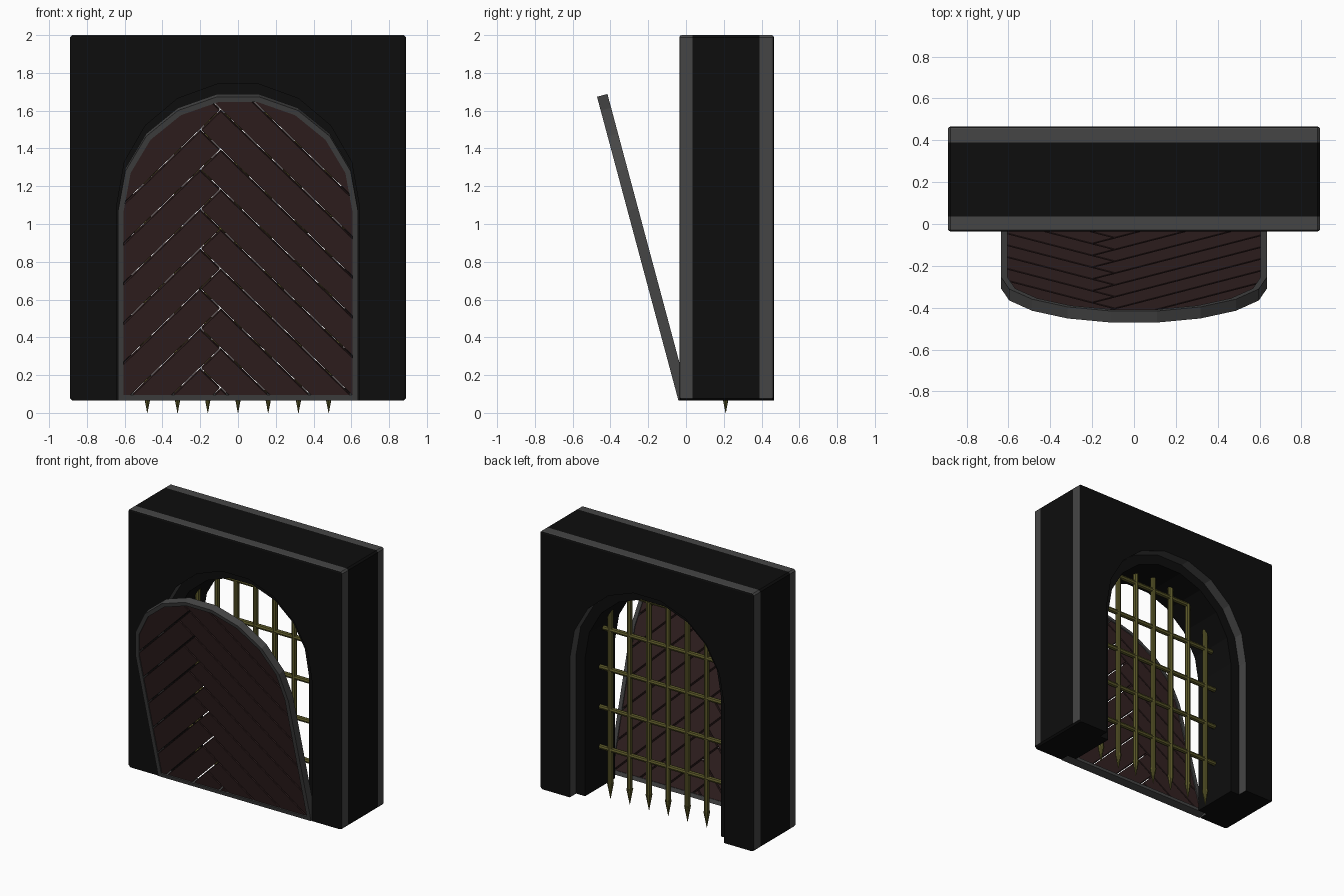
import bpy, bmesh, math
from mathutils import Vector, Matrix

if "Cube" in bpy.data.objects:
    bpy.data.objects.remove(bpy.data.objects["Cube"])


def material(name, rgb):
    m = bpy.data.materials.new(name)
    m.use_nodes = True
    m.diffuse_color = (*rgb, 1)
    bsdf = m.node_tree.nodes["Principled BSDF"]
    bsdf.inputs["Base Color"].default_value = (*rgb, 1)
    bsdf.inputs["Roughness"].default_value = 0.8
    return m


BLACK = material("black_stone", (0.004, 0.004, 0.004))
GREY = material("grey_trim", (0.06, 0.06, 0.06))
BROWN = material("dark_brown_wood", (0.034, 0.016, 0.016))
OLIVE = material("olive_metal", (0.105, 0.098, 0.022))

BASE, TOP, HALF = 0.065, 2.0, 0.89


def finish(bm, name, *mats):
    bmesh.ops.recalc_face_normals(bm, faces=bm.faces)
    mesh = bpy.data.meshes.new(name)
    bm.to_mesh(mesh)
    bm.free()
    for m in mats:
        mesh.materials.append(m)
    obj = bpy.data.objects.new(name, mesh)
    bpy.context.scene.collection.objects.link(obj)
    return obj


def arch(radius, spring, bottom):
    """Arched outline in x, z from bottom right over the top to bottom left."""
    steps = 9
    arc = [(radius * math.cos(math.pi * i / steps),
            spring + radius * math.sin(math.pi * i / steps)) for i in range(steps + 1)]
    return [(radius, bottom)] + arc + [(-radius, bottom)]


def extrude(bm, outline, y0, y1):
    face = bm.faces.new([bm.verts.new((x, y0, z)) for x, z in outline])
    new = bmesh.ops.extrude_face_region(bm, geom=[face])["geom"]
    verts = [v for v in new if isinstance(v, bmesh.types.BMVert)]
    bmesh.ops.translate(bm, verts=verts, vec=(0, y1 - y0, 0))


# Wall: a black core between two grey-edged slabs with a wider opening
def wall_layer(name, radius, y0, y1, outer_y=None):
    c = 0.012
    side = [(-HALF + c, BASE), (-HALF, BASE + c), (-HALF, TOP - c), (-HALF + c, TOP)]
    outline = arch(radius, 1.11, BASE) + side + [(-x, z) for x, z in reversed(side)]
    bm = bmesh.new()
    extrude(bm, outline, y0, y1)
    if outer_y is not None:
        rim = [e for e in bm.edges
               if all(abs(v.co.y - outer_y) < 1e-4 for v in e.verts)
               and any(abs(v.co.x) > 0.7 for v in e.verts)
               and all(abs(v.co.x) > 0.7 for v in e.verts) | (e.verts[0].co.z > 1.9)]
        bmesh.ops.bevel(bm, geom=rim, offset=c, segments=2, affect='EDGES', profile=0.5)
        bm.normal_update()
        for f in bm.faces:
            underside = f.calc_center_median().z < BASE + 0.01
            f.material_index = 0 if abs(f.normal.y) > 0.5 or underside else 1
    return finish(bm, name, BLACK, GREY)


wall_layer("wall_core", 0.565, 0.035, 0.39)
wall_layer("wall_front_slab", 0.64, -0.035, 0.035, -0.035)
wall_layer("wall_back_slab", 0.64, 0.39, 0.465, 0.465)

# Tilted door
TILT = Matrix.Translation((0, -0.04, BASE)) @ Matrix.Rotation(math.radians(15), 4, 'X')
DEPTH, SPRING = 0.057, 1.04

# Door frame: ring between two arched outlines
bm = bmesh.new()
rings = []
for y in (0, DEPTH):
    for radius, bottom in ((0.635, 0), (0.605, 0.03)):
        rings.append([bm.verts.new((x, y, z)) for x, z in arch(radius, SPRING, bottom)])
n = len(rings[0])
for a, b in ((0, 1), (1, 3), (3, 2), (2, 0)):
    for i in range(n):
        j = (i + 1) % n
        bm.faces.new((rings[a][i], rings[a][j], rings[b][j], rings[b][i]))
frame = finish(bm, "door_frame", GREY)
frame.matrix_world = TILT

# Door planks: herringbone strips clipped to the arched frame
bm = bmesh.new()
WIDTH, LENGTH, GAP = 0.154, 2.4, 0.005
origin = Vector((-0.2, DEPTH / 2, 1.48))
down = Vector((1, 0, -1)).normalized()
up = Vector((1, 0, 1)).normalized()


def plank(a0, a1, b0, b1):
    a0, a1, b0, b1 = a0 + GAP, a1 - GAP, b0 + GAP, b1 - GAP
    corners = ((a0, b0), (a1, b0), (a1, b1), (a0, b1))
    bm.faces.new([bm.verts.new(origin + down * a + up * b) for a, b in corners])


for k in range(-14, 8):
    plank(-k * WIDTH, LENGTH - k * WIDTH, k * WIDTH, (k + 1) * WIDTH)
    plank(-(k + 1) * WIDTH, -k * WIDTH, k * WIDTH - LENGTH, (k + 1) * WIDTH)
limit = arch(0.607, SPRING, 0.028)
for i, (x, z) in enumerate(limit):
    x2, z2 = limit[(i + 1) % len(limit)]
    bmesh.ops.bisect_plane(bm, geom=bm.verts[:] + bm.edges[:] + bm.faces[:],
                           plane_co=(x, 0, z), plane_no=(z2 - z, 0, x - x2),
                           clear_outer=True)
planks = finish(bm, "door_planks", BROWN)
planks.matrix_world = TILT
solid = planks.modifiers.new("thickness", 'SOLIDIFY')
solid.thickness, solid.offset = 0.042, 0
bevel = planks.modifiers.new("soft_edges", 'BEVEL')
bevel.width, bevel.segments = 0.003, 1

# Portcullis: crossed bars with spiked feet
GRATE_Y, OPENING, CENTRE = 0.21, 0.565, 1.11


def rod(bm, start, end, r0, r1):
    start, end = Vector(start), Vector(end)
    axis = end - start
    turn = axis.to_track_quat('Z', 'Y').to_matrix().to_4x4()
    bmesh.ops.create_cone(bm, cap_ends=True, segments=8, radius1=r0, radius2=r1,
                          depth=axis.length,
                          matrix=Matrix.Translation((start + end) / 2) @ turn)


uprights, spikes, crossbars = bmesh.new(), bmesh.new(), bmesh.new()
for i in range(-3, 4):
    x = i * 0.16
    head = CENTRE + math.sqrt(OPENING ** 2 - x * x) + 0.02
    rod(uprights, (x, GRATE_Y, 0.12), (x, GRATE_Y, head), 0.02, 0.02)
    rod(spikes, (x, GRATE_Y, 0.12), (x, GRATE_Y, 0), 0.024, 0.001)
for i in range(5):
    z = 0.37 + i * 0.3
    reach = math.sqrt(OPENING ** 2 - max(0, z - CENTRE) ** 2) + 0.01
    rod(crossbars, (-reach, GRATE_Y, z), (reach, GRATE_Y, z), 0.018, 0.018)
finish(uprights, "gate_uprights", OLIVE)
finish(spikes, "gate_spikes", OLIVE)
finish(crossbars, "gate_crossbars", OLIVE)
